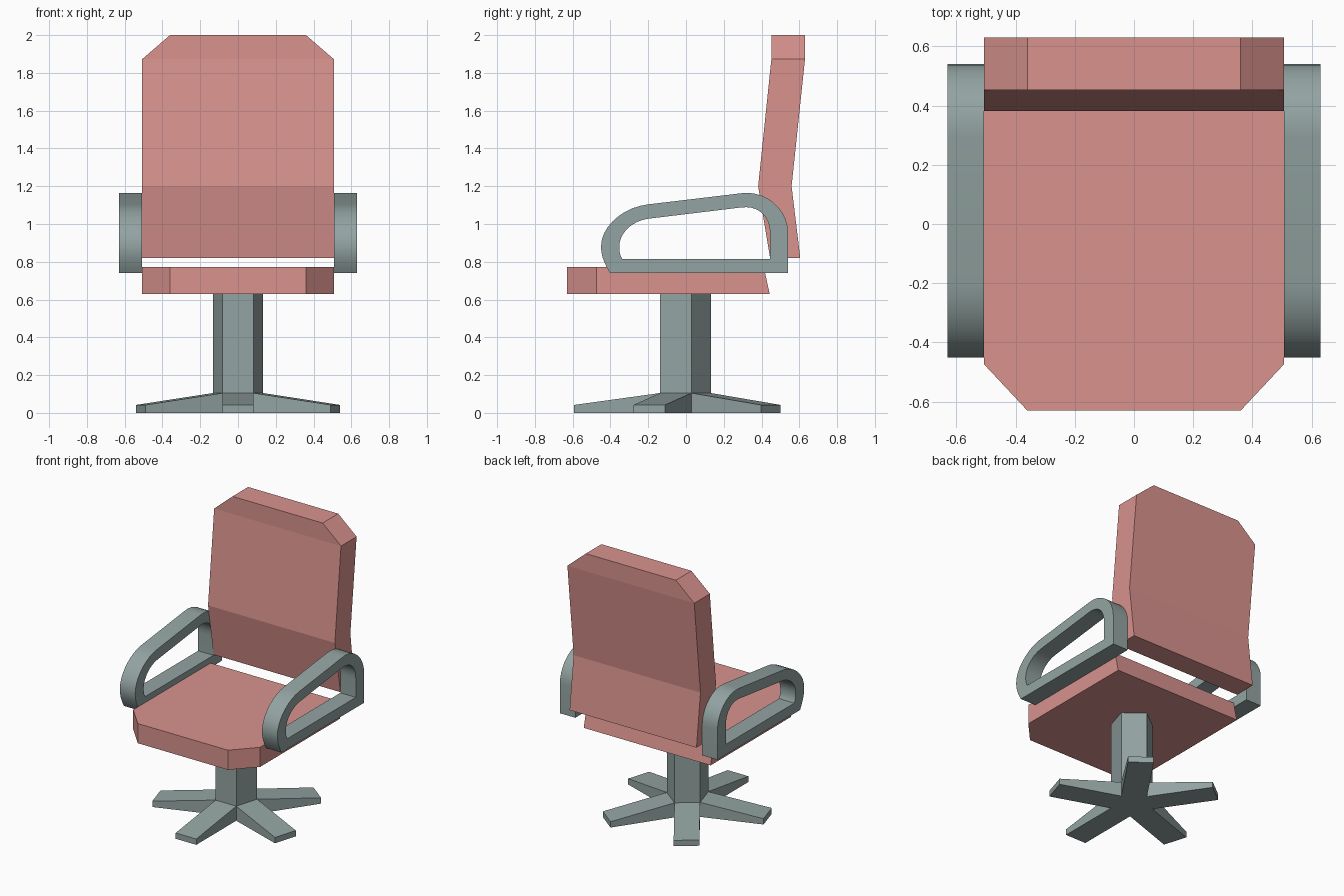
import bpy, bmesh
from math import sin, cos, pi, radians
from mathutils import Vector
from mathutils.geometry import interpolate_bezier

if "Cube" in bpy.data.objects:
    bpy.data.objects.remove(bpy.data.objects["Cube"])


def material(name, rgb):
    m = bpy.data.materials.new(name)
    m.diffuse_color = (*rgb, 1)
    m.use_nodes = True
    m.node_tree.nodes["Principled BSDF"].inputs["Base Color"].default_value = m.diffuse_color
    return m


PINK = material("pink_fabric", (0.69, 0.29, 0.27))
GREY = material("grey_plastic", (0.29, 0.37, 0.36))
HALF = 0.507  # half width of the seat and backrest


def finish(name, bm, mat):
    bmesh.ops.recalc_face_normals(bm, faces=bm.faces)
    mesh = bpy.data.meshes.new(name)
    bm.to_mesh(mesh)
    bm.free()
    mesh.materials.append(mat)
    ob = bpy.data.objects.new(name, mesh)
    bpy.context.collection.objects.link(ob)
    return ob


def loft(name, sections, mat, closed=False):
    """Skin a row of equal-sized cross-sections; cap the ends unless closed."""
    bm = bmesh.new()
    rings = [[bm.verts.new(p) for p in s] for s in sections]
    pairs = list(zip(rings, rings[1:]))
    if closed:
        pairs.append((rings[-1], rings[0]))
    else:
        bm.faces.new(rings[0])
        bm.faces.new(rings[-1])
    for a, b in pairs:
        for i in range(len(a)):
            j = (i + 1) % len(a)
            bm.faces.new((a[i], a[j], b[j], b[i]))
    return finish(name, bm, mat)


# Seat: sections from front to back (bottom y, top y, half width)
loft("seat", [[(-w, yb, 0.63), (w, yb, 0.63), (w, yt, 0.772), (-w, yt, 0.772)]
              for yb, yt, w in ((-0.63, -0.63, 0.36), (-0.473, -0.473, HALF),
                                (0.443, 0.412, HALF))], PINK)

# Backrest: sections from bottom to top (z, front y, back y, half width)
loft("backrest", [[(-w, yf, z), (w, yf, z), (w, yb, z), (-w, yb, z)]
                  for z, yf, yb, w in ((0.82, 0.445, 0.605, HALF), (1.2, 0.382, 0.559, HALF),
                                       (1.873, 0.452, 0.63, HALF), (2.0, 0.452, 0.63, 0.36))], PINK)


# Armrest: outer and inner outlines in (y, z), rounded at both ends
def outline(bottom_back, back_arc, front_arc, front_lower):
    pts = [Vector(bottom_back)]
    for arc, n in ((back_arc, 11), (front_arc, 10), (front_lower, 6)):
        curve = interpolate_bezier(*[Vector((*p, 0)) for p in arc], n)
        pts += [p.xy for p in curve if (p.xy - pts[-1]).length > 1e-4]
    return pts


outer = outline((0.54, 0.74),
                ((0.54, 0.955), (0.54, 1.08), (0.42, 1.18), (0.295, 1.163)),
                ((-0.2, 1.104), (-0.33, 1.09), (-0.45, 0.99), (-0.45, 0.88)),
                ((-0.45, 0.88), (-0.45, 0.83), (-0.43, 0.785), (-0.402, 0.74)))
inner = outline((0.445, 0.815),
                ((0.445, 0.95), (0.445, 1.04), (0.385, 1.098), (0.295, 1.088)),
                ((-0.2, 1.028), (-0.29, 1.015), (-0.353, 0.95), (-0.353, 0.88)),
                ((-0.353, 0.88), (-0.353, 0.855), (-0.35, 0.835), (-0.337, 0.815)))
arms = loft("armrests", [[(HALF, *o), (0.63, *o), (0.63, *i), (HALF, *i)]
                         for o, i in zip(outer, inner)], GREY, closed=True)
arms.modifiers.new("mirror", "MIRROR")
bpy.context.view_layer.objects.active = arms
arms.select_set(True)
bpy.ops.object.shade_smooth_by_angle(angle=radians(30))

# Pedestal: five-sided column with a leg pulled out of each lower side
bm = bmesh.new()
R, REACH, SX, CY = 0.149, 0.577, 0.94, -0.017
angles = [-pi / 2 + pi / 5 + k * 2 * pi / 5 for k in range(5)]
levels = [[bm.verts.new((R * cos(a), R * sin(a), z)) for a in angles]
          for z in (0, 0.105, 0.63)]
bm.faces.new(levels[0])
bm.faces.new(levels[2])
for i in range(5):
    j = (i + 1) % 5
    bm.faces.new((levels[1][i], levels[1][j], levels[2][j], levels[2][i]))
    root = [levels[0][i], levels[0][j], levels[1][j], levels[1][i]]
    mid = (angles[i] + angles[i] + 2 * pi / 5) / 2
    push = Vector((cos(mid), sin(mid), 0)) * (REACH - R * cos(pi / 5))
    tip = [bm.verts.new(v.co + push) for v in root]
    for v in tip[2:]:
        v.co.z = 0.042
    bm.faces.new(tip)
    for k in range(4):
        m = (k + 1) % 4
        bm.faces.new((root[k], root[m], tip[m], tip[k])) if k != 1 and k != 3 else \
            bm.faces.new((root[k], tip[k], tip[m], root[m]))
for v in bm.verts:
    v.co = Vector((v.co.x * SX, v.co.y + CY, v.co.z))
finish("pedestal", bm, GREY)
